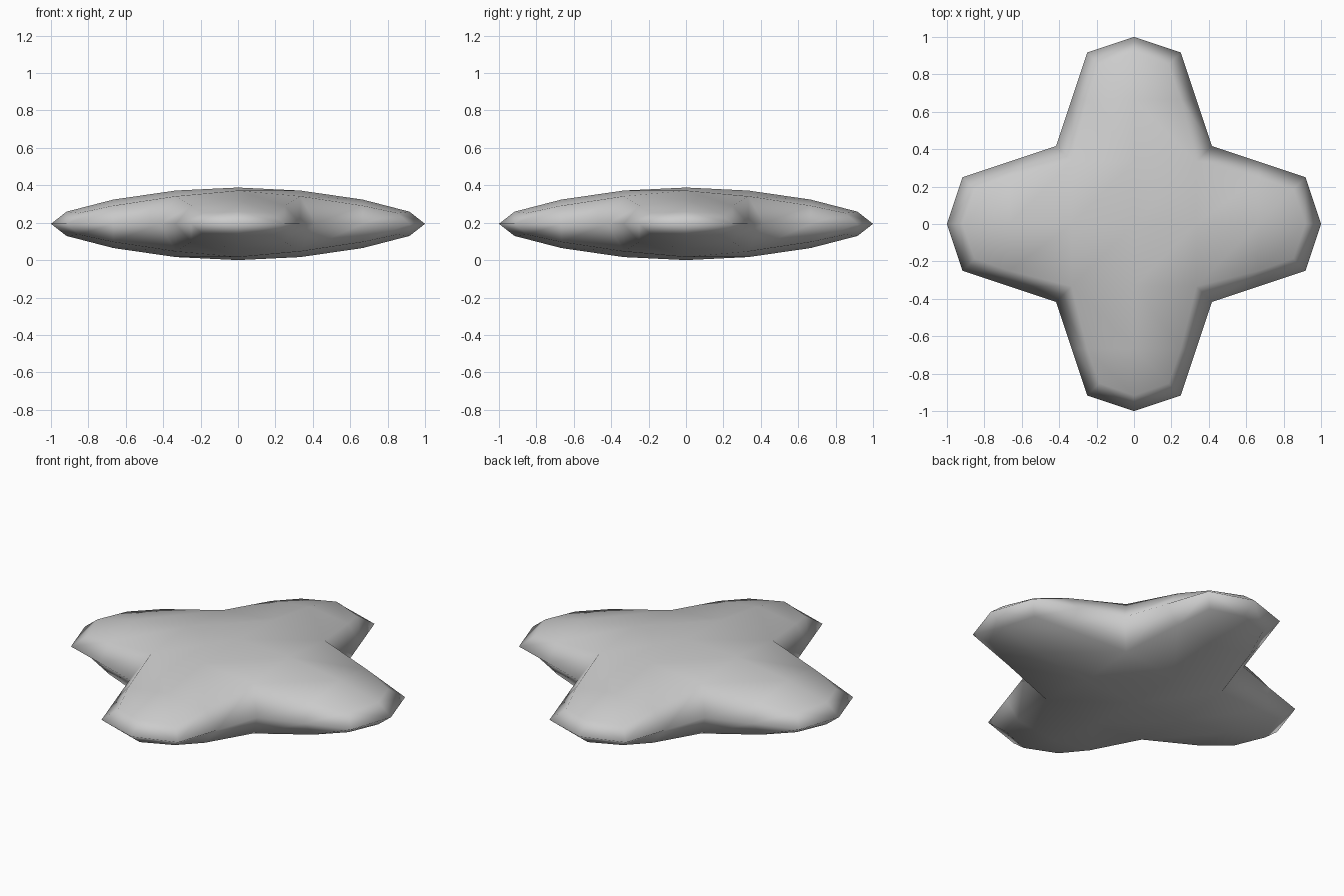
import bpy, bmesh

cube = bpy.data.objects.get("Cube")
if cube:
    bpy.data.objects.remove(cube, do_unlink=True)

A = 1 / 3          # half width of the core and arms
CORE, TIP = 0.194, 0.065   # half thickness at the core and at the arm ends
MID = 0.194        # height of the rim

grey = bpy.data.materials.new("light_grey")
grey.use_nodes = True
colour = (0.6, 0.6, 0.6, 1)
grey.diffuse_color = colour
grey.node_tree.nodes["Principled BSDF"].inputs["Base Color"].default_value = colour

# Core block
bm = bmesh.new()
bmesh.ops.create_cube(bm, size=2)
for v in bm.verts:
    v.co.x *= A
    v.co.y *= A
    v.co.z *= CORE
bm.normal_update()

# Four tapering arms pulled out of the side faces
sides = [f for f in bm.faces if abs(f.normal.z) < 0.5]
for face in sides:
    direction = face.normal.copy()
    end = bmesh.ops.extrude_discrete_faces(bm, faces=[face])["faces"][0]
    for v in end.verts:
        v.co += direction * (1 - A)
        v.co.z *= TIP / CORE
bmesh.ops.remove_doubles(bm, verts=bm.verts, dist=0.0001)
bmesh.ops.recalc_face_normals(bm, faces=bm.faces)
for f in bm.faces:
    f.smooth = True

mesh = bpy.data.meshes.new("cross_cushion")
bm.to_mesh(mesh)
bm.free()
mesh.materials.append(grey)
cushion = bpy.data.objects.new("cross_cushion", mesh)
cushion.location.z = MID
bpy.context.collection.objects.link(cushion)

# One rounding step gives the soft, faceted outline
soften = cushion.modifiers.new("soften", "SUBSURF")
soften.levels = soften.render_levels = 1
soften.use_limit_surface = False
